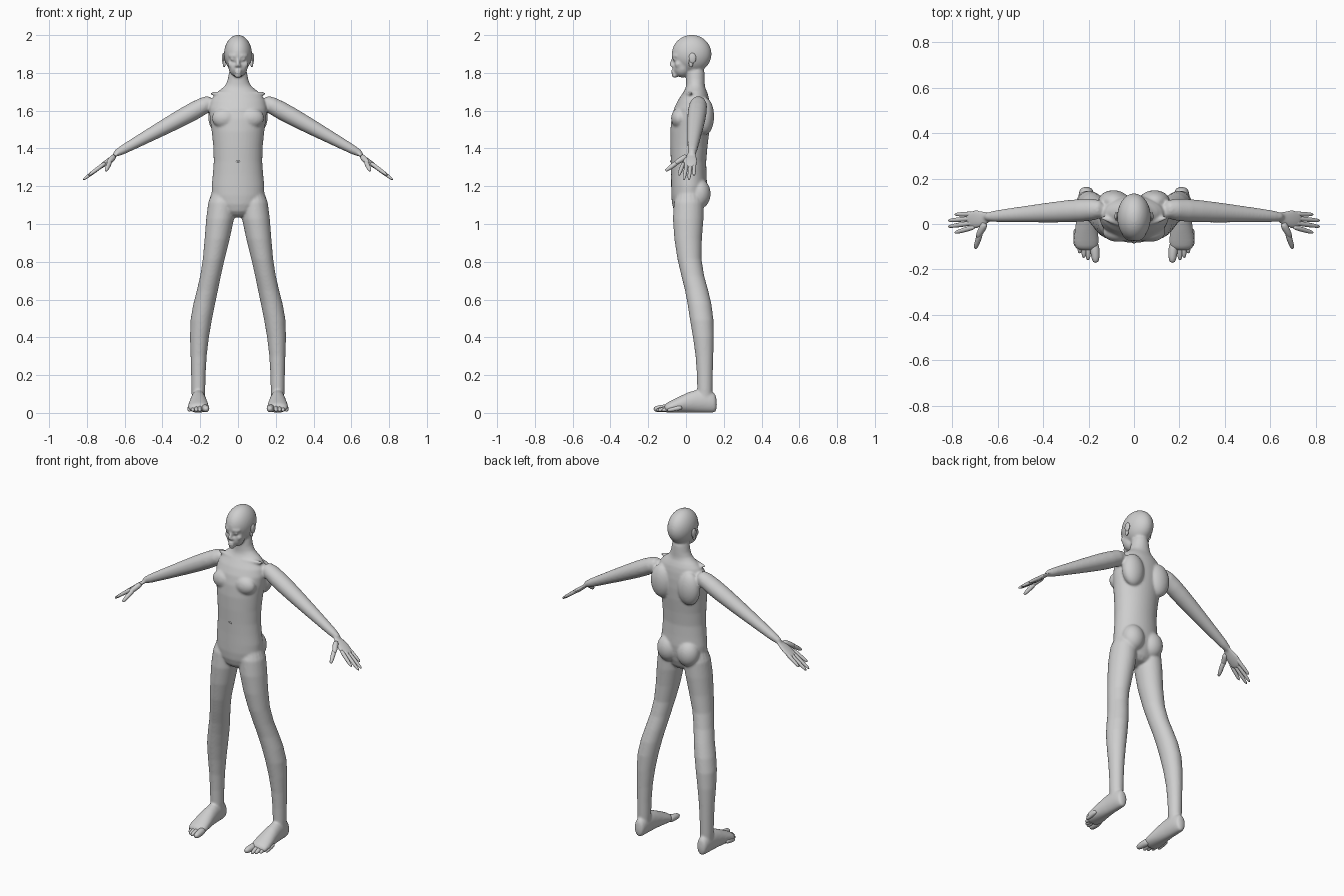
import bpy, bmesh, math
from mathutils import Vector, Matrix

default_cube = bpy.data.objects.get("Cube")
if default_cube:
    bpy.data.objects.remove(default_cube)

grey = bpy.data.materials.new("light_grey")
grey.use_nodes = True
tone = (.62, .62, .62, 1)
grey.diffuse_color = tone
grey.node_tree.nodes["Principled BSDF"].inputs["Base Color"].default_value = tone

RIGHT, BACK, UP = Matrix.Identity(3)
SIDES = (1, -1)
DIGIT_TAPER = (.8, 1, .95, .85, .55)


def loft(bm, stations, origin, along, across, over, side=1, segments=20):
    """Closed skin over rounded rings: distance, two centre offsets, two half sizes."""
    rings = []
    for distance, shift_across, shift_over, half_across, half_over in stations:
        ring = []
        for step in range(segments):
            angle = math.tau * step / segments
            point = (origin + along * distance
                     + across * (shift_across + half_across * math.cos(angle))
                     + over * (shift_over + half_over * math.sin(angle)))
            ring.append(bm.verts.new((point.x * side, point.y, point.z)))
        rings.append(ring)
    for lower, upper in zip(rings, rings[1:]):
        for step in range(segments):
            following = (step + 1) % segments
            bm.faces.new((lower[step], lower[following], upper[following], upper[step]))
    bm.faces.new(rings[0])
    bm.faces.new(rings[-1])


def limb(bm, start, end, radii, side=1, flatness=1):
    """Straight tube with evenly spaced radii, optionally flattened."""
    start, end = Vector(start), Vector(end)
    span = end - start
    along = span.normalized()
    across = along.cross(UP).normalized()
    gap = span.length / (len(radii) - 1)
    stations = [(gap * index, 0, 0, radius, radius * flatness)
                for index, radius in enumerate(radii)]
    loft(bm, stations, start, along, across, across.cross(along), side)


def digit(bm, start, end, radius, side=1):
    """Finger, toe or small ridge with a rounded tip."""
    limb(bm, start, end, [radius * taper for taper in DIGIT_TAPER], side)


def blob(bm, centre, size, side=1):
    """Ellipsoid of muscle or flesh."""
    x, y, z = centre
    place = Matrix.Translation((x * side, y, z)) @ Matrix.Diagonal((*size, 1))
    bmesh.ops.create_uvsphere(bm, u_segments=20, v_segments=12, radius=1, matrix=place)


def finish(bm, name, voxel=None):
    bmesh.ops.recalc_face_normals(bm, faces=bm.faces)
    for face in bm.faces:
        face.smooth = True
    mesh = bpy.data.meshes.new(name)
    bm.to_mesh(mesh)
    bm.free()
    mesh.materials.append(grey)
    part = bpy.data.objects.new(name, mesh)
    bpy.context.collection.objects.link(part)
    rounding = part.modifiers.new("rounding", 'SUBSURF')
    rounding.levels = rounding.render_levels = 1
    if voxel:
        fuse = part.modifiers.new("fuse", 'REMESH')
        fuse.mode = 'VOXEL'
        fuse.voxel_size = voxel
        fuse.use_smooth_shade = True
        relax = part.modifiers.new("relax", 'SMOOTH')
        relax.factor = .5
        relax.iterations = 8


body = bmesh.new()
ground = Vector()

# Torso and neck: height, depth centre, half width, half depth
torso = [(1.03, .01, .06, .06), (1.1, .01, .14, .09), (1.2, .02, .147, .1),
         (1.32, .01, .124, .09), (1.5, .02, .14, .11), (1.62, .03, .165, .1),
         (1.69, .05, .13, .07), (1.72, .05, .08, .05), (1.75, .05, .052, .05),
         (1.86, .05, .046, .05)]
loft(body, [(z, 0, y, width, depth) for z, y, width, depth in torso],
     ground, UP, RIGHT, BACK)

# Skull, jaw, chin, lips and nose
blob(body, (0, .03, 1.9), (.076, .108, .102))
blob(body, (0, -.02, 1.83), (.052, .05, .055))
blob(body, (0, -.06, 1.785), (.02, .015, .012))
for lip_height in (1.801, 1.813):
    blob(body, (0, -.07, lip_height), (.02, .009, .006))
limb(body, (0, -.064, 1.885), (0, -.083, 1.835), (.007, .009, .013))

for side in SIDES:
    # Brow, eye, cheek and nostril
    digit(body, (.01, -.073, 1.89), (.052, -.05, 1.89), .009, side)
    blob(body, (.028, -.06, 1.872), (.013, .01, .008), side)
    blob(body, (.035, -.04, 1.845), (.02, .02, .02), side)
    blob(body, (.01, -.075, 1.836), (.008, .01, .007), side)

    # Chest, shoulder blade, collarbone and buttock
    blob(body, (.07, -.035, 1.56), (.07, .045, .055), side)
    blob(body, (.09, .1, 1.57), (.07, .05, .1), side)
    digit(body, (.02, -.01, 1.69), (.15, .03, 1.69), .013, side)
    blob(body, (.066, .07, 1.16), (.068, .062, .08), side)

    # Arm and palm
    limb(body, (.12, .068, 1.66), (.67, .03, 1.36),
         (.045, .053, .047, .039, .03, .022), side, .95)
    limb(body, (.63, .03, 1.38), (.74, .015, 1.293),
         (.022, .03, .042, .042, .036), side, .3)

    # Leg: height, sideways centre, depth centre, half width
    leg = [(1.2, .08, .02, .07), (1.04, .09, .01, .081), (.8, .13, .01, .054),
           (.65, .16, .06, .056), (.5, .2, .085, .062), (.3, .21, .1, .04),
           (.1, .21, .1, .037), (.04, .21, .1, .035)]
    loft(body, [(z, x, y, width, width * 1.1) for z, x, y, width in leg],
         ground, UP, RIGHT, BACK, side)

    # Foot: depth, full height, half width
    foot = [(.165, .09, .025), (.14, .12, .036), (.05, .13, .04), (-.03, .09, .052),
            (-.08, .065, .058), (-.12, .045, .05)]
    loft(body, [(y, .21, height / 2, width, height / 2) for y, height, width in foot],
         ground, BACK, RIGHT, UP, side)

finish(body, "body", voxel=.006)

# Four fingers fanned across the palm, then the thumb
fingers = bmesh.new()
for side in SIDES:
    for index in range(4):
        y = .042 - .027 * index
        x = .825 - .015 * (index - 1.5) ** 2
        digit(fingers, (.7, y * .7 + .015, 1.325), (x, y, 1.89 - .8 * x), .011, side)
    digit(fingers, (.655, .005, 1.36), (.69, -.06, 1.32), .016, side)
    digit(fingers, (.675, -.035, 1.335), (.7, -.11, 1.28), .013, side)
finish(fingers, "fingers")

# Big toe, then four toes stepping back towards the outside
toes = bmesh.new()
for side in SIDES:
    digit(toes, (.175, -.08, .026), (.168, -.172, .02), .021, side)
    for index in range(4):
        x = .2 + .018 * index
        tip = .005 * index * (index + 1) - .16
        digit(toes, (x, tip + .08, .03), (x + .003, tip, .013), .013, side)
finish(toes, "toes")

# Ears: shell and lobe
ears = bmesh.new()
for side in SIDES:
    blob(ears, (.077, .034, 1.878), (.009, .02, .028), side)
    blob(ears, (.073, .026, 1.85), (.008, .012, .02), side)
finish(ears, "ears")

# Navel rim
navel = bmesh.new()
for side in SIDES:
    digit(navel, (0, -.08, 1.335), (.011, -.078, 1.326), .005, side)
finish(navel, "navel")
